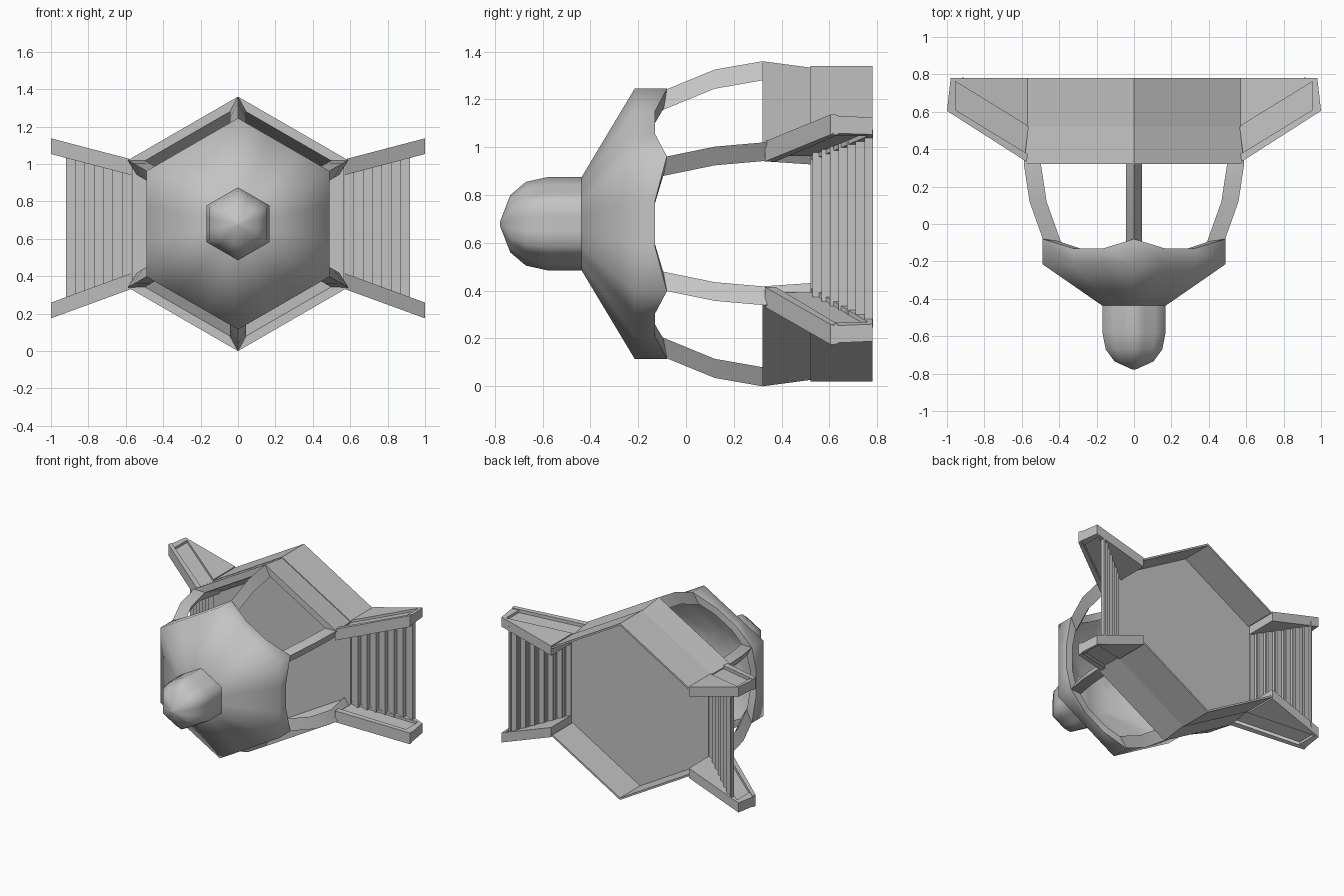
import bpy, bmesh
from math import cos, sin, radians

cube = bpy.data.objects.get("Cube")
if cube:
    bpy.data.objects.remove(cube, do_unlink=True)

AXIS_Z = 0.68  # height of the axis, which runs along y

stone = bpy.data.materials.new("light_grey")
stone.use_nodes = True
GREY = (0.55, 0.55, 0.55, 1)
stone.diffuse_color = GREY
stone.node_tree.nodes["Principled BSDF"].inputs["Base Color"].default_value = GREY


def loft(name, rings, smooth=None):
    """Skin a closed solid through rings with equal point counts."""
    bm = bmesh.new()
    loops = [[bm.verts.new(p) for p in ring] for ring in rings]
    n = len(loops[0])
    for a, b in zip(loops, loops[1:]):
        for i in range(n):
            j = (i + 1) % n
            bm.faces.new((a[i], a[j], b[j], b[i]))
    bm.faces.new(loops[0])
    bm.faces.new(loops[-1])
    bmesh.ops.recalc_face_normals(bm, faces=bm.faces)
    mesh = bpy.data.meshes.new(name)
    bm.to_mesh(mesh)
    bm.free()
    mesh.materials.append(stone)
    obj = bpy.data.objects.new(name, mesh)
    bpy.context.collection.objects.link(obj)
    if smooth:
        bpy.ops.object.select_all(action="DESELECT")
        obj.select_set(True)
        bpy.context.view_layer.objects.active = obj
        bpy.ops.object.shade_smooth_by_angle(angle=radians(smooth))
    return obj


def polar(r, deg, y, t=0):
    """Point at radius r on a spoke, shifted t sideways."""
    a = radians(deg)
    return (r * cos(a) - t * sin(a), y, AXIS_Z + r * sin(a) + t * cos(a))


def hexagon(r, y, arch=0):
    """Hexagon with three points per side; arch lifts the inner ones."""
    ring = []
    for k in range(6):
        p, q = polar(r, 30 + 60 * k, y), polar(r, 90 + 60 * k, y)
        for f in (0, 1 / 3, 2 / 3):
            ring.append((p[0] + (q[0] - p[0]) * f,
                         y - (arch if f else 0),
                         p[2] + (q[2] - p[2]) * f))
    return ring


# Thin floor, open underneath
loft("floor", [hexagon(0.655, 0.52), hexagon(0.655, 0.542)])

# Hollow roof with arched eaves
loft("roof", [hexagon(0.19, -0.44), hexagon(0.565, -0.215),
              hexagon(0.565, -0.08, 0.05), hexagon(0.505, -0.08, 0.05),
              hexagon(0.525, -0.2), hexagon(0.165, -0.42)], smooth=62)

# Domed finial
loft("finial", [hexagon(r, y) for r, y in
                ((0.195, -0.42), (0.195, -0.58), (0.175, -0.67),
                 (0.12, -0.735), (0.01, -0.778))], smooth=62)

# Bowed corner posts with a triangular section
BOW = ((0.54, 0.65), (0.32, 0.68), (0.12, 0.645), (-0.08, 0.563), (-0.11, 0.55))
for k in range(6):
    ang = 30 + 60 * k
    loft(f"post_{k + 1}", [
        [polar(r, ang, y), polar(r - 0.08, ang, y, 0.044),
         polar(r - 0.08, ang, y, -0.044)] for y, r in BOW], smooth=30)

# Wedge wall panels and thin skirts on the four sides without stairs
for k in (0, 1, 3, 4):
    a, b = 30 + 60 * k, 90 + 60 * k
    for name, levels in (
            ("wall_panel", ((0.32, 0.68, 0.625), (0.53, 0.652, 0.555))),
            ("skirt", ((0.52, 0.66, 0.645), (0.78, 0.66, 0.645)))):
        loft(f"{name}_{k + 1}", [
            [polar(r, a, y), polar(r, b, y), polar(s, b, y), polar(s, a, y)]
            for y, r, s in levels])


def spread(x, up):
    """Height of the flared stair edge from the axis; the lower one flares more."""
    if up > 0:
        return 0.305 + 0.262 * (x - 0.58)
    return -0.31 - 0.365 * (x - 0.58)


def flared(name, outline, side, low, high):
    """Extrude an x-y outline in z between two flaring surfaces."""
    return loft(name, [[(side * x, y, AXIS_Z + f(x)) for x, y in outline]
                       for f in (low, high)])


# Stairs with flared side walls on the left and right
RAIL = ((0.57, 0.33), (1.0, 0.605), (0.995, 0.635), (0.57, 0.375))
END = ((1.0, 0.605), (0.98, 0.78), (0.955, 0.77), (0.955, 0.61))
FOOT = ((0.57, 0.525), (0.96, 0.765), (0.98, 0.78), (0.57, 0.78))
CORE = ((0.57, 0.36), (0.97, 0.62), (0.965, 0.775), (0.57, 0.78))
STEPS = 7
for label, side in (("left", 1), ("right", -1)):
    for i in range(STEPS):
        x, y = 0.57 + 0.05 * i, 0.53 + 0.036 * i
        tread = ((x, y), (x + 0.05, y), (x + 0.05, y + 0.036),
                 (x + 0.04, y + 0.036), (x + 0.04, y + 0.015), (x, y + 0.015))
        flared(f"{label}_step_{i + 1}", tread, side,
               lambda v: spread(v, -1), lambda v: spread(v, 1))
    for place, up in (("upper", 1), ("lower", -1)):
        for part, outline, half in (("rail", RAIL, 0.042), ("rail_end", END, 0.036),
                                    ("foot", FOOT, 0.036), ("infill", CORE, 0.018)):
            flared(f"{label}_{place}_stair_{part}", outline, side,
                   lambda v: spread(v, up) - half,
                   lambda v: spread(v, up) + half)
